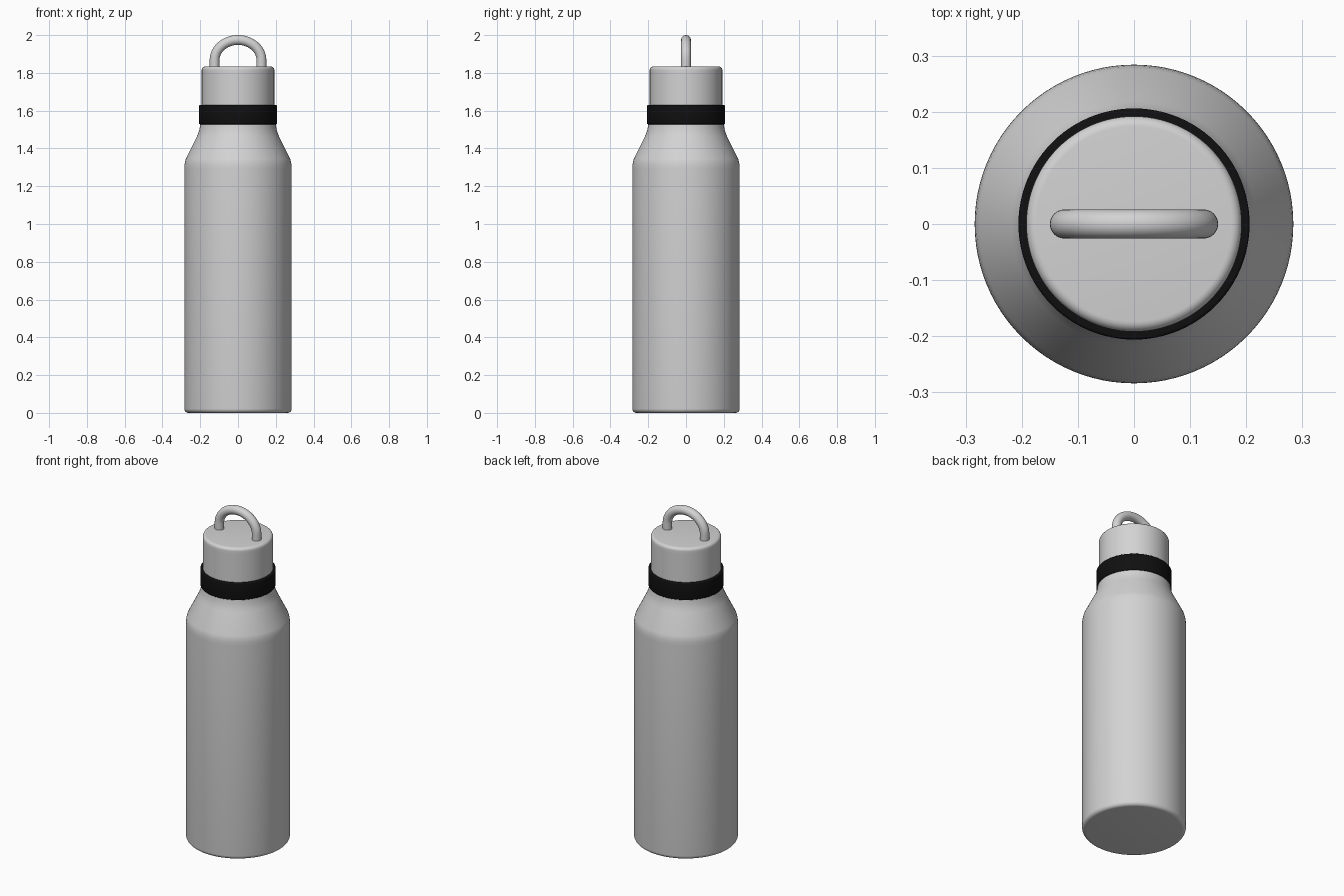
import bpy, bmesh, math

if "Cube" in bpy.data.objects:
    bpy.data.objects.remove(bpy.data.objects["Cube"])

def material(name, rgb):
    m = bpy.data.materials.new(name)
    m.diffuse_color = (*rgb, 1)
    m.use_nodes = True
    m.node_tree.nodes["Principled BSDF"].inputs["Base Color"].default_value = m.diffuse_color
    return m

steel = material("light grey", (0.65, 0.65, 0.65))
rubber = material("black", (0.005, 0.005, 0.005))

def finish(name, bm, mat, angle):
    bmesh.ops.recalc_face_normals(bm, faces=bm.faces)
    me = bpy.data.meshes.new(name)
    bm.to_mesh(me)
    bm.free()
    ob = bpy.data.objects.new(name, me)
    bpy.context.collection.objects.link(ob)
    me.materials.append(mat)
    bpy.ops.object.select_all(action='DESELECT')
    ob.select_set(True)
    bpy.context.view_layer.objects.active = ob
    bpy.ops.object.shade_smooth_by_angle(angle=math.radians(angle))
    return ob

def corner(cx, cz, r, a0, a1, n=6):
    """Rounded corner points for a lathe profile, angles in degrees."""
    return [(cx + r * math.cos(math.radians(a0 + (a1 - a0) * i / n)),
             cz + r * math.sin(math.radians(a0 + (a1 - a0) * i / n))) for i in range(n + 1)]

def lathe(name, profile, mat, closed=False, segs=96, angle=40):
    """Spin an (r, z) profile about z; open profiles are capped flat."""
    bm = bmesh.new()
    rings = [[bm.verts.new((r * math.cos(2 * math.pi * i / segs),
                            r * math.sin(2 * math.pi * i / segs), z))
              for i in range(segs)] for r, z in profile]
    pairs = list(zip(rings, rings[1:]))
    if closed:
        pairs.append((rings[-1], rings[0]))
    for a, b in pairs:
        for i in range(segs):
            j = (i + 1) % segs
            bm.faces.new((a[i], a[j], b[j], b[i]))
    if not closed:
        bm.faces.new(rings[0])
        bm.faces.new(rings[-1])
    return finish(name, bm, mat, angle)

# Bottle body: rounded foot, straight wall, sloping shoulder, neck
body = corner(0.262, 0.024, 0.022, -90, 0)
body = [(r, max(z - 0.002, 0)) for r, z in body]
body += [(0.284, 1.29), (0.2835, 1.31), (0.281, 1.328), (0.276, 1.345),
         (0.218, 1.462), (0.210, 1.482), (0.204, 1.502), (0.200, 1.525), (0.198, 1.54),
         (0.19, 1.60)]
lathe("bottle_body", body, steel)

# Rubber band around the neck
band = (corner(0.201, 1.533, 0.005, -90, 0, 3) + corner(0.201, 1.625, 0.005, 0, 90, 3)
        + [(0.18, 1.63), (0.18, 1.528)])
lathe("neck_band", band, rubber, closed=True)

# Cap with a softened top rim
cap = [(0.192, 1.58), (0.192, 1.80)] + corner(0.174, 1.816, 0.018, 0, 90)
lathe("cap", cap, steel)

# Carry loop: round tube swept along two legs and an elliptical arch
HALF, BASE, SPRING, TOP, TUBE = 0.124, 1.80, 1.868, 1.974, 0.026
path = [(-HALF, BASE)]
path += [(-HALF * math.cos(math.pi * i / 32), SPRING + (TOP - SPRING) * math.sin(math.pi * i / 32))
         for i in range(33)]
path += [(HALF, BASE)]
bm = bmesh.new()
rings = []
for k, (x, z) in enumerate(path):
    p, q = path[max(k - 1, 0)], path[min(k + 1, len(path) - 1)]
    tx, tz = q[0] - p[0], q[1] - p[1]
    d = math.hypot(tx, tz)
    nx, nz = -tz / d, tx / d
    rings.append([bm.verts.new((x + nx * TUBE * math.cos(a), TUBE * math.sin(a),
                                z + nz * TUBE * math.cos(a)))
                  for a in (2 * math.pi * i / 24 for i in range(24))])
for a, b in zip(rings, rings[1:]):
    for i in range(24):
        j = (i + 1) % 24
        bm.faces.new((a[i], a[j], b[j], b[i]))
bm.faces.new(rings[0])
bm.faces.new(rings[-1])
finish("carry_loop", bm, steel, 40)
